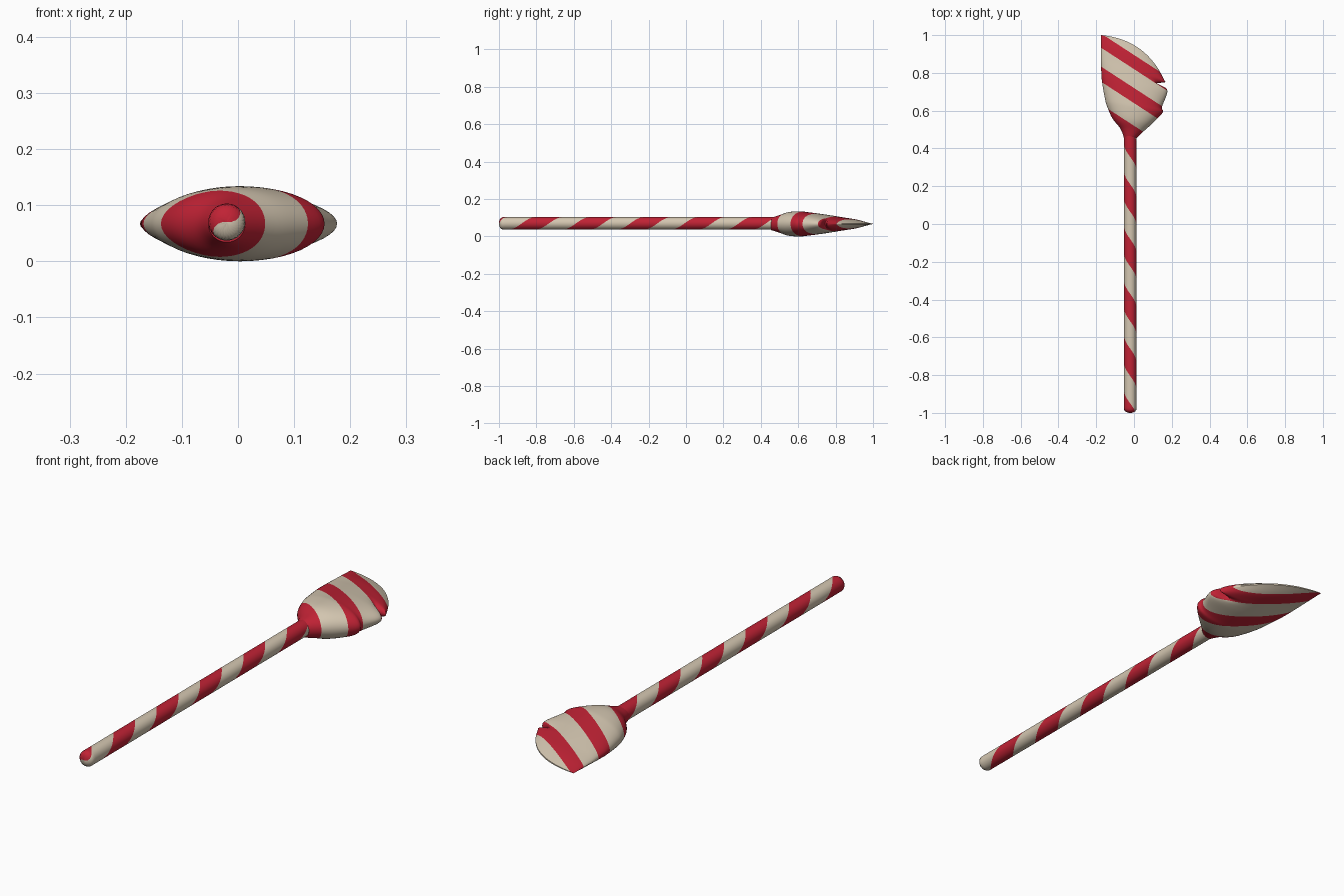
import bpy, bmesh
from math import sin, cos, pi, floor
from mathutils import Vector

cube = bpy.data.objects.get("Cube")
if cube:
    bpy.data.objects.remove(cube)


def material(name, rgb):
    m = bpy.data.materials.new(name)
    m.use_nodes = True
    m.diffuse_color = (*rgb, 1)
    m.node_tree.nodes["Principled BSDF"].inputs["Base Color"].default_value = (*rgb, 1)
    return m


MATERIALS = [material("cream", (0.66, 0.57, 0.44)), material("red", (0.53, 0.016, 0.035))]


def finish(bm, name):
    bmesh.ops.recalc_face_normals(bm, faces=bm.faces)
    mesh = bpy.data.meshes.new(name)
    bm.to_mesh(mesh)
    bm.free()
    for m in MATERIALS:
        mesh.materials.append(m)
    ob = bpy.data.objects.new(name, mesh)
    bpy.context.collection.objects.link(ob)
    bpy.ops.object.select_all(action='DESELECT')
    bpy.context.view_layer.objects.active = ob
    ob.select_set(True)
    bpy.ops.object.shade_smooth_by_angle(angle=0.7)
    return ob


# Handle: rod whose mesh rows follow the spiral stripe, rounded at the front end
PITCH, STEPS, SIDES, RADIUS = 0.29, 24, 32, 0.033
STRIPE_START = -0.805 - PITCH / 4
FRONT, BACK = -0.98, 0.5


def rod_point(s, angle):
    r, y = RADIUS, min(s, BACK)
    if s < FRONT:
        t = min((FRONT - s) / 0.05, 1) * pi / 2
        r, y = RADIUS * cos(t), FRONT - 0.02 * sin(t)
    return (-0.02 + r * cos(angle), y, 0.07 + r * sin(angle))


bm = bmesh.new()
first, last = -3 * STEPS, 5 * STEPS
rows = []
for k in range(first, last + 1):
    base = STRIPE_START + k * PITCH / STEPS
    rows.append([bm.verts.new(rod_point(base + PITCH * j / SIDES, 2 * pi * j / SIDES))
                 for j in range(SIDES + 1)])
for k in range(len(rows) - 1):
    for j in range(SIDES):
        f = bm.faces.new((rows[k][j], rows[k][j + 1], rows[k + 1][j + 1], rows[k + 1][j]))
        f.material_index = int(k % STEPS < STEPS // 2)
bmesh.ops.remove_doubles(bm, verts=bm.verts, dist=0.0001)
bmesh.ops.dissolve_degenerate(bm, edges=bm.edges, dist=0.0001)
finish(bm, "handle")

# Head sections: left x, y, right x, y, half thickness, outward bow, dent on the right
SECTIONS = [
    (-.053, .455, .013, .455, .033, 0, 0),
    (-.072, .505, .05, .49, .046, 0, 0),
    (-.115, .56, .10, .535, .063, 0, 0),
    (-.145, .63, .152, .59, .067, 0, 0),
    (-.157, .68, .163, .62, .063, 0, .015),
    (-.17, .76, .175, .69, .053, 0, 0),
    (-.173, .80, .168, .72, .047, .005, 0),
    (-.174, .84, .165, .743, .041, .01, .045),
    (-.175, .87, .163, .75, .036, .02, 0),
    (-.175, .94, .163, .757, .025, .04, 0),
    (-.175, 1.0, .16, .762, .003, .06, 0),
]
OUTWARD = Vector((0.58, 0.81, 0))


def spline(a, b, c, d, t):
    return [q + t * (r - p + t * (2 * p - 5 * q + 4 * r - s + t * (3 * (q - r) + s - p))) / 2
            for p, q, r, s in zip(a, b, c, d)]


def head_ring(bm, values, sides=48):
    lx, ly, rx, ry, h, bow, dent = values
    ring = []
    for j in range(sides):
        a = 2 * pi * j / sides
        w = (1 + cos(a)) / 2
        p = Vector((lx, ly, 0)).lerp(Vector((rx, ry, 0)), w)
        p += OUTWARD * 4 * w * (1 - w) * bow
        p.x -= dent * w ** 6
        p.z = 0.067 + h * sin(a)
        ring.append(bm.verts.new(p))
    return ring


bm = bmesh.new()
padded = [SECTIONS[0]] + SECTIONS + [SECTIONS[-1]]
rings = [head_ring(bm, spline(*padded[i:i + 4], n / 5))
         for i in range(len(SECTIONS) - 1) for n in range(5)]
rings.append(head_ring(bm, SECTIONS[-1]))
for a, b in zip(rings, rings[1:]):
    for j in range(len(a)):
        k = (j + 1) % len(a)
        bm.faces.new((a[j], a[k], b[k], b[j]))
bm.faces.new(rings[0])
# Narrow end strip closing the bristle edge
end = rings[-1]
half = len(end) // 2
for j in range(half):
    quad = [end[j], end[j + 1], end[-j - 1], end[-j % len(end)]]
    bm.faces.new(list(dict.fromkeys(quad)))

# Diagonal stripes cut across the head
SLANT = 0.65
CUTS = [0.52, 0.64, 0.72, 0.82, 0.895]
for c in CUTS:
    bmesh.ops.bisect_plane(bm, geom=bm.verts[:] + bm.edges[:] + bm.faces[:],
                           plane_co=(0, c, 0), plane_no=(SLANT, 1, 0), dist=0.00001)
for f in bm.faces:
    m = f.calc_center_median()
    crossed = sum(m.y + SLANT * m.x > c for c in CUTS)
    f.material_index = int(crossed % 2 == 0)
finish(bm, "broom_head")
